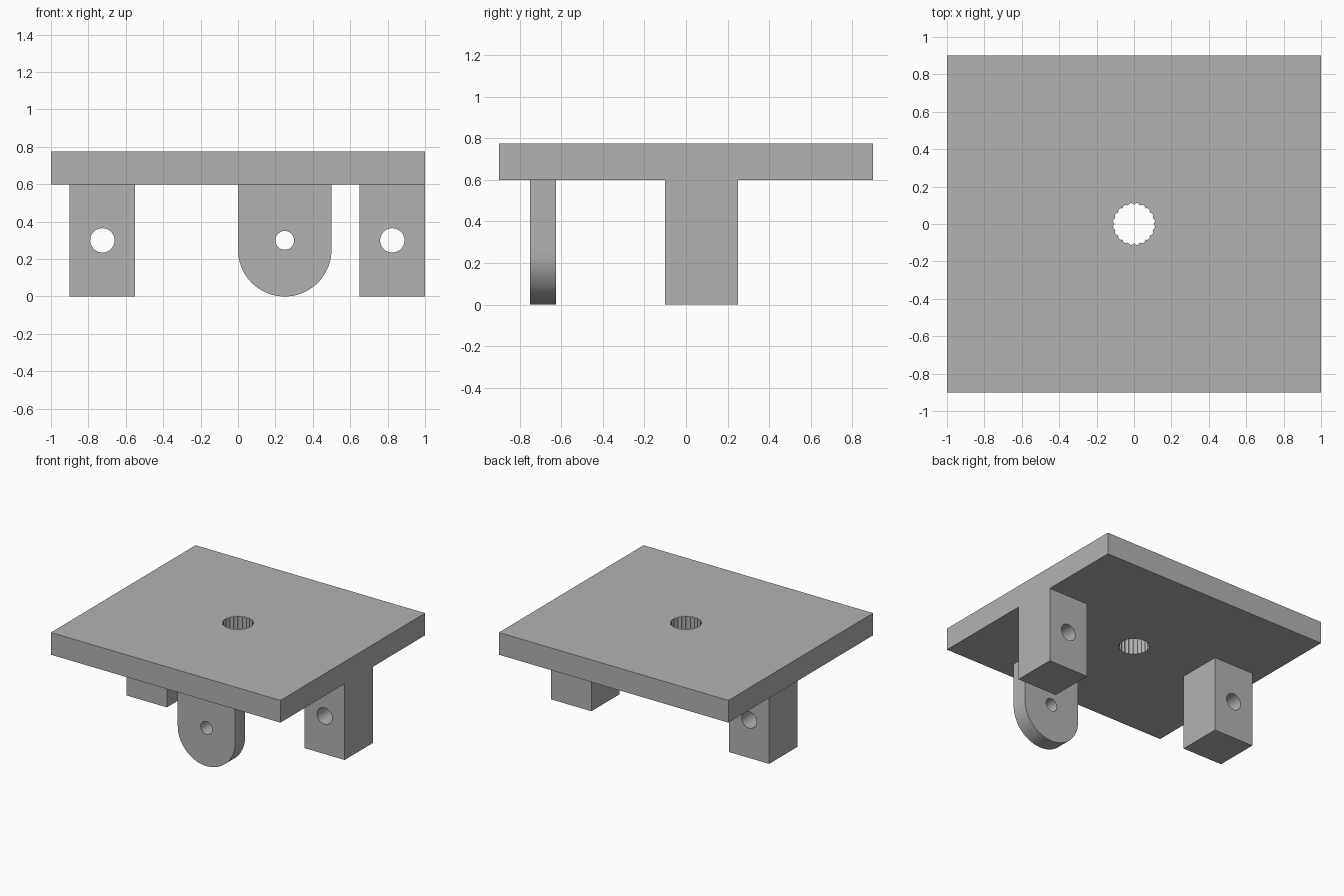
import bpy, bmesh
from math import sin, cos, pi, radians
from mathutils import Vector

cube = bpy.data.objects.get("Cube")
if cube:
    bpy.data.objects.remove(cube, do_unlink=True)

grey = bpy.data.materials.new("plain grey")
grey.use_nodes = True
colour = (0.45, 0.45, 0.45, 1)
grey.diffuse_color = colour
grey.node_tree.nodes["Principled BSDF"].inputs["Base Color"].default_value = colour


def circle(cx, cy, r, n=64, start=0.0, sweep=2 * pi):
    return [(cx + r * cos(start + sweep * i / n), cy + r * sin(start + sweep * i / n))
            for i in range(n)]


def rectangle(x0, x1, y0, y1):
    return [(x0, y0), (x1, y0), (x1, y1), (x0, y1)]


def pierced_solid(name, outline, hole, to_3d, depth, smooth=True):
    """Fill an outline around a hole, then extrude it into a solid."""
    bm = bmesh.new()
    edges = []
    for loop in (outline, hole):
        verts = [bm.verts.new(to_3d(a, b)) for a, b in loop]
        edges += [bm.edges.new((v, verts[i - 1])) for i, v in enumerate(verts)]
    bmesh.ops.triangle_fill(bm, edges=edges, use_beauty=True)
    extruded = bmesh.ops.extrude_face_region(bm, geom=bm.faces[:], use_keep_orig=True)
    moved = [g for g in extruded["geom"] if isinstance(g, bmesh.types.BMVert)]
    bmesh.ops.translate(bm, verts=moved, vec=Vector(depth))
    bmesh.ops.recalc_face_normals(bm, faces=bm.faces[:])
    mesh = bpy.data.meshes.new(name)
    bm.to_mesh(mesh)
    bm.free()
    mesh.materials.append(grey)
    obj = bpy.data.objects.new(name, mesh)
    bpy.context.collection.objects.link(obj)
    if smooth:
        bpy.ops.object.select_all(action="DESELECT")
        obj.select_set(True)
        bpy.context.view_layer.objects.active = obj
        bpy.ops.object.shade_smooth_by_angle(angle=radians(30))
    return obj


# Top plate with a fluted centre hole
flutes, steps = 20, 6
fluted = []
for i in range(flutes * steps):
    a = 2 * pi * i / (flutes * steps)
    r = 0.104 + 0.009 * abs(sin(a * flutes / 2))
    fluted.append((r * cos(a), r * sin(a)))
pierced_solid("top_plate", rectangle(-1, 1, -0.9, 0.9), fluted,
              lambda a, b: (a, b, 0.6), (0, 0, 0.175))

# Two square legs with cross holes
for name, x in (("right_leg", -0.725), ("left_leg", 0.825)):
    pierced_solid(name, rectangle(x - 0.175, x + 0.175, 0, 0.6),
                  circle(x, 0.3, 0.065),
                  lambda a, b: (a, -0.1, b), (0, 0.35, 0))

# Front lug with a rounded lower end
lug = circle(0.25, 0.25, 0.25, 48, pi, pi) + [(0.5, 0.25), (0.5, 0.6), (0, 0.6)]
pierced_solid("front_lug", lug, circle(0.25, 0.3, 0.05),
              lambda a, b: (a, -0.75, b), (0, 0.125, 0))
